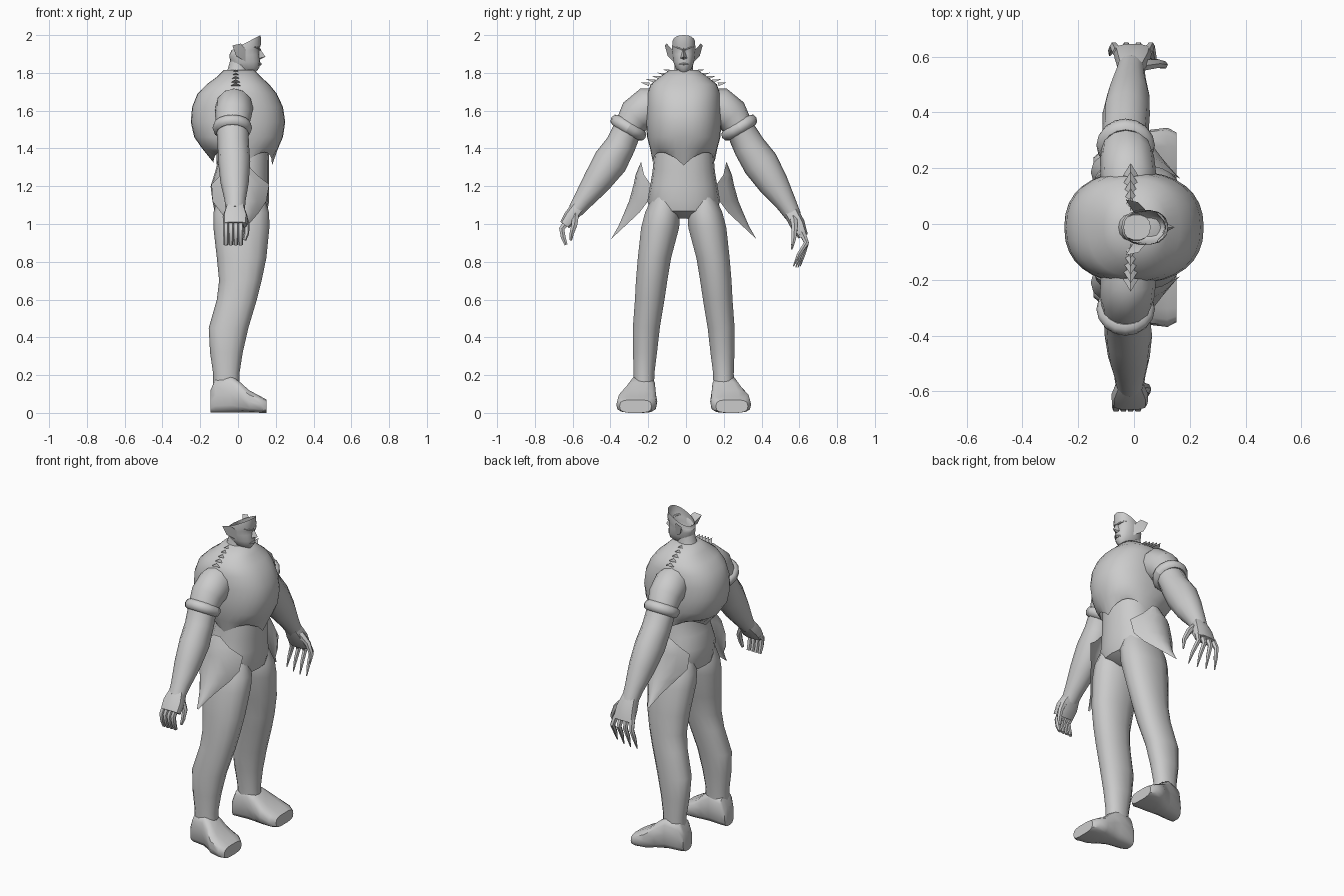
import bpy, bmesh, math
from mathutils import Vector

grey = bpy.data.materials.new("plain grey")
grey.diffuse_color = (0.6, 0.6, 0.6, 1)
MID = -0.012  # centre line of the body in y


def make(name, verts, faces):
    bm = bmesh.new()
    vs = [bm.verts.new(v) for v in verts]
    for f in faces:
        bm.faces.new([vs[i] for i in f])
    bmesh.ops.recalc_face_normals(bm, faces=bm.faces)
    mesh = bpy.data.meshes.new(name)
    bm.to_mesh(mesh)
    bm.free()
    mesh.materials.append(grey)
    ob = bpy.data.objects.new(name, mesh)
    bpy.context.collection.objects.link(ob)
    return ob


def ring(c, u, v, n=14, p=2.0):
    """Superellipse section around c with half axes u and v."""
    pts = []
    for i in range(n):
        a = 2 * math.pi * i / n
        s, t = math.cos(a), math.sin(a)
        s = math.copysign(abs(s) ** (2 / p), s)
        t = math.copysign(abs(t) ** (2 / p), t)
        pts.append(Vector(c) + Vector(u) * s + Vector(v) * t)
    return pts


def loft(name, rings, start=True, end=True):
    n = len(rings[0])
    verts = [p for r in rings for p in r]
    faces = [(k * n + i, k * n + (i + 1) % n, (k + 1) * n + (i + 1) % n, (k + 1) * n + i)
             for k in range(len(rings) - 1) for i in range(n)]
    if start:
        faces.append(tuple(range(n)))
    if end:
        faces.append(tuple(range((len(rings) - 1) * n, len(rings) * n)))
    return make(name, verts, faces)


def column(rows, n=16, p=2.2):
    """Level rings from rows of z, x range, y centre, y half width."""
    return [ring(((a + b) / 2, y, z), ((b - a) / 2, 0, 0), (0, h, 0), n, p)
            for z, a, b, y, h in rows]


def tube(name, path, n=12, p=2.0):
    """Rows of x, y, z, half width in x, half thickness, following the path."""
    pts = [Vector(r[:3]) for r in path]
    rings = []
    for i, r in enumerate(path):
        d = pts[min(i + 1, len(pts) - 1)] - pts[max(i - 1, 0)]
        u = Vector((1, 0, 0))
        u = (u - d * u.dot(d) / d.length_squared).normalized()
        rings.append(ring(pts[i], u * r[3], d.cross(u).normalized() * r[4], n, p))
    return loft(name, rings)


# waist and pelvis
loft("pelvis", column([
    (1.03, -0.05, 0.08, MID, 0.06), (1.07, -0.125, 0.155, MID, 0.17),
    (1.12, -0.135, 0.165, MID, 0.193), (1.20, -0.145, 0.165, MID, 0.178),
    (1.28, -0.12, 0.165, MID, 0.165), (1.36, -0.10, 0.165, MID, 0.158),
    (1.45, -0.10, 0.16, MID, 0.15)], 20))

# rounded breastplate with a scalloped lower edge
chest = column([
    (1.36, -0.13, 0.18, MID, 0.163), (1.40, -0.19, 0.212, MID, 0.178),
    (1.46, -0.232, 0.238, MID, 0.194), (1.54, -0.25, 0.25, MID, 0.2),
    (1.62, -0.243, 0.238, MID, 0.199), (1.69, -0.215, 0.205, MID, 0.193),
    (1.74, -0.165, 0.165, MID, 0.175), (1.78, -0.11, 0.12, MID, 0.125),
    (1.815, -0.075, 0.085, MID, 0.075)], 32, 2.3)
for i, v in enumerate(chest[0]):
    a = abs(i / 32 * 360 - 180)      # 180 is the front, 0 the back
    v.z = 1.325 + 0.055 * abs(math.sin(math.radians(a * 2)))
    if i == 0:
        v.z = 1.31
loft("breastplate", chest, start=False)

# neck and open topped head
loft("neck", column([(1.74, -0.085, 0.065, MID, 0.075), (1.80, -0.06, 0.055, MID, 0.052),
                     (1.87, -0.04, 0.06, MID, 0.046)], 14))
head = []
for z, a, b, h, slope in [(1.805, 0.015, 0.095, 0.022, 0), (1.825, -0.02, 0.112, 0.042, 0.05),
                          (1.86, -0.04, 0.117, 0.055, 0.05), (1.90, -0.045, 0.114, 0.06, 0.1),
                          (1.93, -0.045, 0.113, 0.062, 0.2), (1.95, -0.042, 0.122, 0.063, 0.3),
                          (2.0, -0.036, 0.12, 0.06, 0.52)]:
    r = ring(((a + b) / 2, MID, z), ((b - a) / 2, 0, 0), (0, h, 0), 18, 2.3)
    for v in r:
        v.z += slope * (v.x - b)
    head.append(r)
loft("head", head, end=False)
make("nose", [(0.112, MID, 1.935), (0.145, MID, 1.885), (0.112, MID - 0.018, 1.878),
              (0.112, MID + 0.018, 1.878), (0.11, MID, 1.868)],
     [(0, 1, 2), (0, 3, 1), (1, 4, 2), (1, 3, 4), (0, 2, 4, 3)])
tube("lips", [(0.107, MID - 0.022, 1.845, 0.006, 0.004), (0.119, MID, 1.847, 0.007, 0.008),
              (0.107, MID + 0.022, 1.845, 0.006, 0.004)], 6)

for s, side in ((-1, "right"), (1, "left")):
    def Y(y):
        return MID + s * y

    # pointed ear and brow
    make(side + "_ear", [(0.04, Y(0.055), 1.86), (0.045, Y(0.058), 1.92), (0.015, Y(0.09), 1.955),
                         (-0.03, Y(0.1), 1.945), (-0.01, Y(0.085), 1.89), (0.0, Y(0.052), 1.895)],
         [(0, 1, 2, 4), (4, 2, 3), (0, 4, 5), (4, 3, 5), (3, 2, 5), (2, 1, 5), (0, 5, 1)])
    tube(side + "_brow", [(0.117, Y(0.008), 1.922, 0.006, 0.005),
                          (0.108, Y(0.03), 1.931, 0.007, 0.005),
                          (0.085, Y(0.052), 1.938, 0.005, 0.004)], 6)

    # leg
    loft(side + "_leg", column([
        (1.14, -0.11, 0.14, Y(0.10), 0.07), (1.06, -0.13, 0.165, Y(0.112), 0.095),
        (0.98, -0.13, 0.166, Y(0.125), 0.103), (0.82, -0.112, 0.15, Y(0.155), 0.09),
        (0.70, -0.1, 0.125, Y(0.17), 0.085), (0.60, -0.112, 0.1, Y(0.18), 0.08),
        (0.45, -0.155, 0.055, Y(0.198), 0.073), (0.32, -0.148, 0.025, Y(0.205), 0.065),
        (0.21, -0.132, 0.008, Y(0.21), 0.056), (0.10, -0.13, 0.01, Y(0.212), 0.055)], 14))
    # foot, toes turned slightly outward
    loft(side + "_foot", [ring((x, Y(y), t / 2), (0, h, 0), (0, 0, t / 2), 14, 3.2)
                          for x, y, h, t in [
        (-0.146, 0.205, 0.045, 0.12), (-0.12, 0.21, 0.062, 0.18), (-0.04, 0.218, 0.07, 0.20),
        (0.01, 0.23, 0.085, 0.165), (0.06, 0.245, 0.105, 0.12),
        (0.12, 0.25, 0.107, 0.088), (0.152, 0.255, 0.085, 0.07)]])

    # flared hip panel, rows of z, x range, y at edges, y at centre
    rows = [(1.325, 0.0, 0.04, 0.225, 0.228), (1.26, -0.09, 0.10, 0.21, 0.255),
            (1.21, -0.14, 0.165, 0.175, 0.265), (1.12, -0.135, 0.15, 0.19, 0.29),
            (1.06, -0.09, 0.11, 0.235, 0.315), (0.99, -0.04, 0.05, 0.31, 0.345),
            (0.92, -0.005, 0.005, 0.385, 0.385)]
    verts = []
    for z, a, b, ye, yc in rows:
        for k in range(7):
            t = k / 3 - 1
            verts.append(((a + b) / 2 + (b - a) / 2 * t, Y(yc + (ye - yc) * t * t), z))
    make(side + "_hip_panel", verts,
         [(r * 7 + k, r * 7 + k + 1, r * 7 + k + 8, r * 7 + k + 7)
          for r in range(6) for k in range(6)])

    # row of flat spikes along the shoulder
    for k in range(5):
        y, z = 0.065 + 0.03 * k, 1.81 - 0.017 * k
        make(f"{side}_shoulder_spike_{k + 1}",
             [(-0.04, Y(y), z - 0.012), (-0.012, Y(y - 0.005), z + 0.006),
              (0.016, Y(y), z - 0.012), (-0.012, Y(y + 0.045), z + 0.008)],
             [(0, 1, 3), (1, 2, 3), (0, 3, 2)])

    # rolled cuff around the upper arm
    cy, cz = (-0.305, 1.51) if s < 0 else (0.282, 1.51)
    axis = Vector((0, s * 0.51, -0.86))
    side_dir = Vector((0, s * 0.86, 0.51))
    rolls = []
    for i in range(17):
        a = 2 * math.pi * i / 16
        out = Vector((1, 0, 0)) * math.cos(a) + side_dir * math.sin(a)
        rolls.append(ring(Vector((-0.03, cy, cz)) + out * 0.083, out * 0.022, axis * 0.03, 8))
    loft(side + "_cuff", rolls, False, False)

# arms, each posed a little differently
tube("right_arm", [
    (-0.02, -0.13, 1.63, 0.09, 0.09), (-0.02, -0.20, 1.615, 0.10, 0.11),
    (-0.025, -0.265, 1.575, 0.097, 0.095), (-0.03, -0.305, 1.51, 0.085, 0.075),
    (-0.025, -0.345, 1.42, 0.083, 0.08), (-0.02, -0.40, 1.33, 0.085, 0.092),
    (-0.018, -0.475, 1.22, 0.075, 0.075), (-0.015, -0.545, 1.125, 0.056, 0.053),
    (-0.015, -0.585, 1.07, 0.05, 0.042)])
tube("left_arm", [
    (-0.02, 0.10, 1.63, 0.09, 0.09), (-0.02, 0.175, 1.615, 0.10, 0.11),
    (-0.025, 0.24, 1.575, 0.097, 0.095), (-0.03, 0.282, 1.51, 0.085, 0.075),
    (-0.03, 0.335, 1.41, 0.083, 0.085), (-0.028, 0.395, 1.32, 0.085, 0.095),
    (-0.02, 0.465, 1.21, 0.075, 0.08), (-0.015, 0.53, 1.11, 0.056, 0.055),
    (-0.01, 0.57, 1.04, 0.048, 0.042)])

# right hand with the fingers held together
tube("right_palm", [(-0.015, -0.57, 1.09, 0.048, 0.04), (-0.015, -0.61, 1.04, 0.066, 0.038),
                    (-0.015, -0.642, 0.995, 0.064, 0.03)], 10, 2.8)
for k in range(4):
    x = -0.064 + 0.026 * k
    tube(f"right_finger_{k + 1}", [
        (x, -0.63, 1.01, 0.015, 0.02), (x, -0.658, 0.975, 0.015, 0.016),
        (x, -0.65, 0.93, 0.014, 0.014), (x, -0.635, 0.89, 0.012, 0.009)], 6, 2.5)
tube("right_thumb", [(0.02, -0.585, 1.06, 0.02, 0.022), (0.046, -0.59, 1.0, 0.016, 0.018),
                     (0.045, -0.605, 0.95, 0.014, 0.013), (0.035, -0.61, 0.915, 0.009, 0.008)], 6)

# left hand with spread, tapering fingers
tube("left_palm", [(-0.01, 0.555, 1.065, 0.047, 0.042), (-0.005, 0.59, 1.0, 0.064, 0.042),
                   (-0.005, 0.62, 0.935, 0.07, 0.028)], 10, 2.6)
for k in range(4):
    x, t = -0.06 + 0.036 * k, k - 1.5
    tube(f"left_finger_{k + 1}", [
        (x, 0.615, 0.955, 0.018, 0.02), (x + t * 0.008, 0.638, 0.90, 0.015, 0.015),
        (x + t * 0.014, 0.622 - 0.008 * k, 0.84, 0.012, 0.012),
        (x + t * 0.018, 0.605 - 0.012 * k, 0.765 + 0.008 * abs(t), 0.003, 0.003)], 6)
tube("left_thumb", [(0.03, 0.57, 1.03, 0.022, 0.022), (0.08, 0.575, 0.98, 0.018, 0.018),
                    (0.108, 0.57, 0.92, 0.014, 0.014), (0.105, 0.56, 0.865, 0.004, 0.004)], 6)

# smooth shading with crisp edges
for ob in bpy.context.scene.objects:
    ob.select_set(True)
    bpy.context.view_layer.objects.active = ob
bpy.ops.object.shade_smooth_by_angle(angle=math.radians(45))
